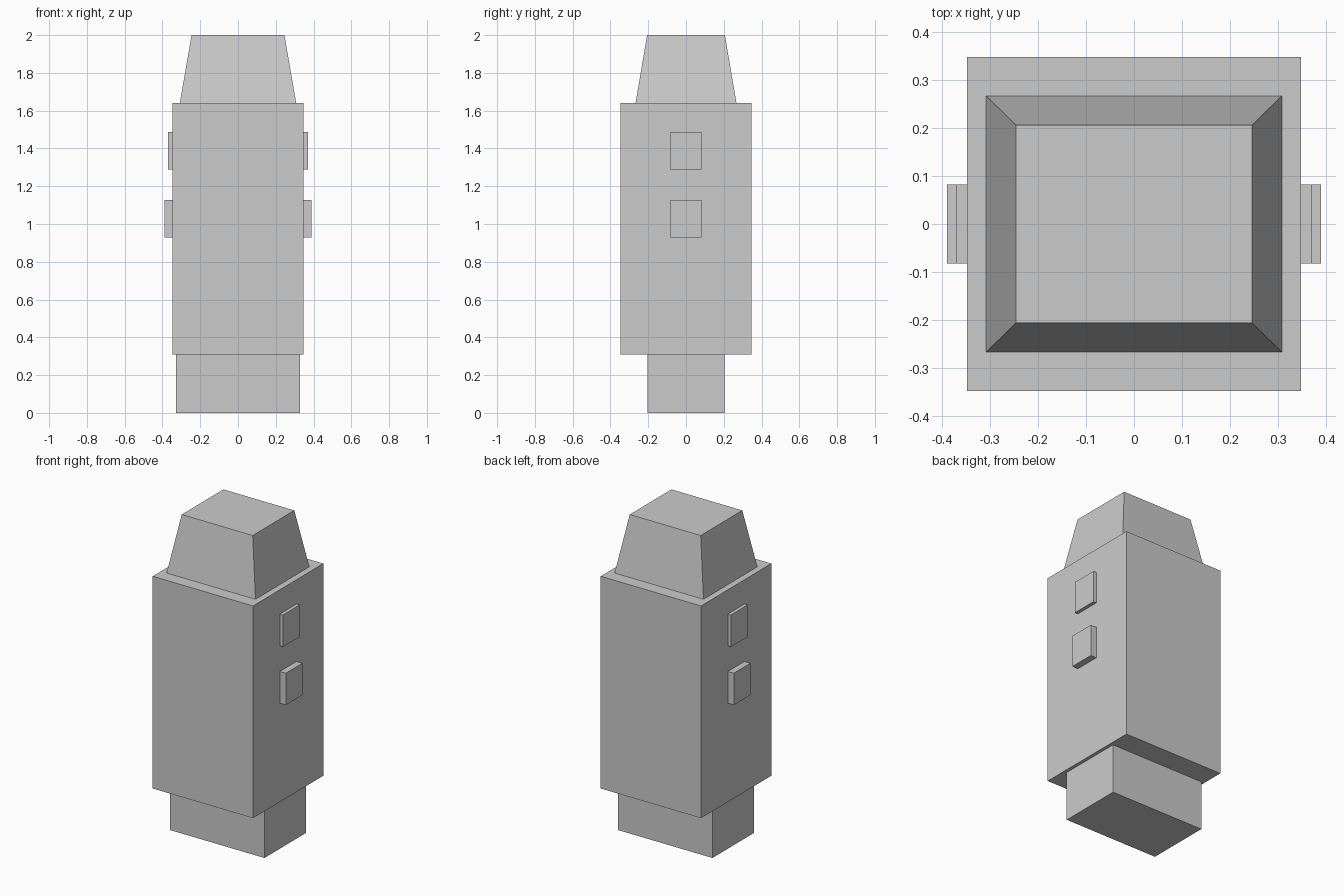
import bpy, bmesh

if "Cube" in bpy.data.objects:
    bpy.data.objects.remove(bpy.data.objects["Cube"])


def block(name, z0, z1, bottom, top=None, x=0.0):
    """Box from z0 to z1; bottom/top are (half x, half y), so it may taper."""
    top = top or bottom
    bm = bmesh.new()
    bmesh.ops.create_cube(bm, size=2)
    for v in bm.verts:
        hx, hy = top if v.co.z > 0 else bottom
        v.co = (x + v.co.x * hx, v.co.y * hy, z1 if v.co.z > 0 else z0)
    mesh = bpy.data.meshes.new(name)
    bm.to_mesh(mesh)
    bm.free()
    obj = bpy.data.objects.new(name, mesh)
    bpy.context.collection.objects.link(obj)
    return obj


BODY = 0.348

# Main stack: foot, body, tapered cap
block("foot", 0.0, 0.31, (0.327, 0.205))
block("body", 0.31, 1.64, (BODY, BODY))
block("tapered_cap", 1.64, 2.0, (0.308, 0.267), (0.246, 0.206))

# Raised pads on both sides, the lower pair standing out further
for label, z0, reach in (("upper", 1.288, 0.37), ("lower", 0.928, 0.389)):
    for side, sign in (("left", -1), ("right", 1)):
        block(f"{label}_{side}_pad", z0, z0 + 0.2,
              ((reach - BODY) / 2, 0.082), x=sign * (reach + BODY) / 2)
